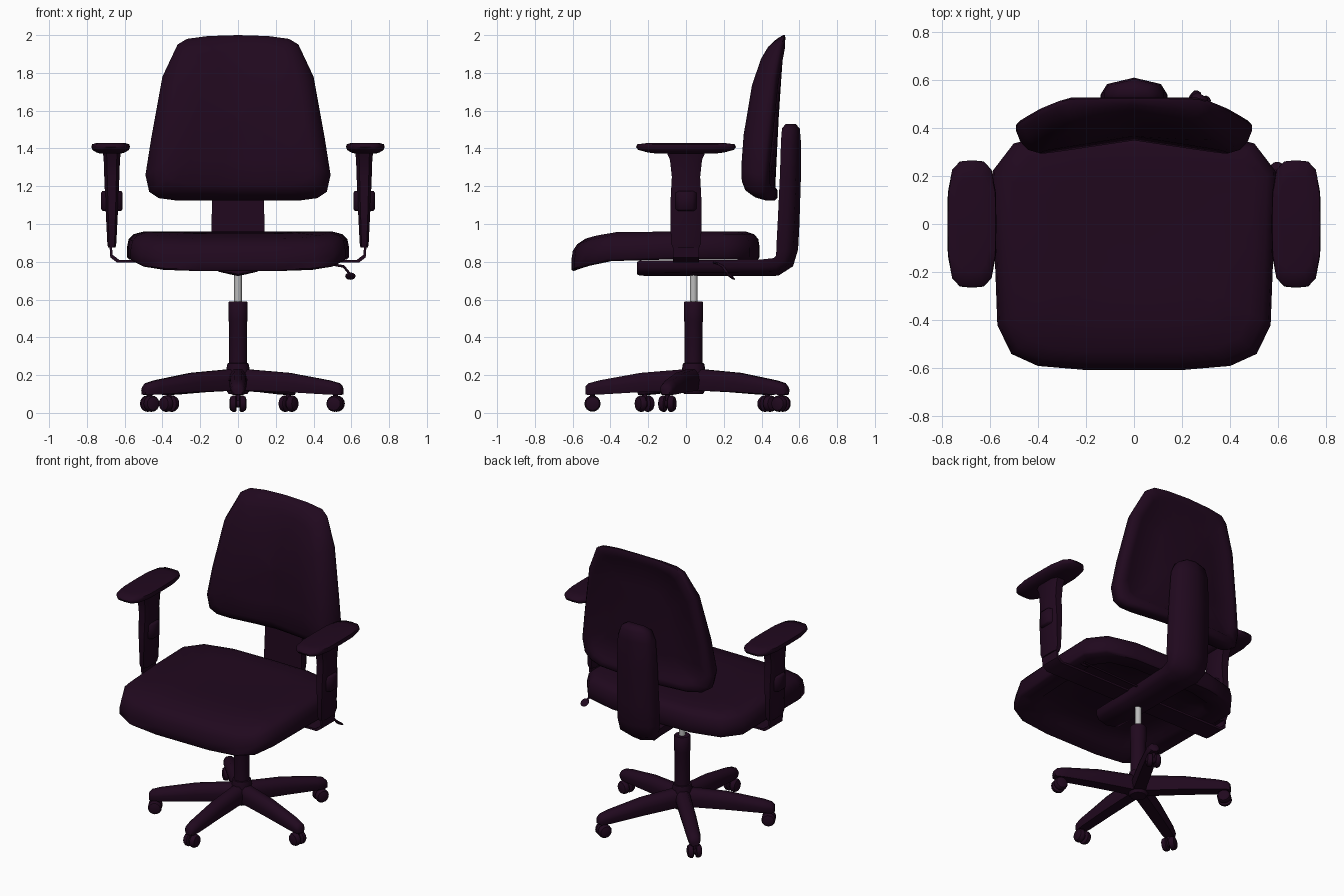
import bpy, bmesh, math
from mathutils import Vector, Matrix

old = bpy.data.objects.get("Cube")
if old:
    bpy.data.objects.remove(old, do_unlink=True)


def material(name, rgb):
    m = bpy.data.materials.new(name)
    m.use_nodes = True
    m.diffuse_color = (*rgb, 1)
    m.node_tree.nodes["Principled BSDF"].inputs["Base Color"].default_value = (*rgb, 1)
    return m


PLUM = material("dark_plum", (0.0145, 0.0025, 0.013))
METAL = material("grey_metal", (0.5, 0.5, 0.5))


def finish(name, bm, mat=PLUM, angle=40):
    bmesh.ops.recalc_face_normals(bm, faces=bm.faces)
    me = bpy.data.meshes.new(name)
    bm.to_mesh(me)
    bm.free()
    me.materials.append(mat)
    ob = bpy.data.objects.new(name, me)
    bpy.context.collection.objects.link(ob)
    bpy.ops.object.select_all(action='DESELECT')
    ob.select_set(True)
    bpy.context.view_layer.objects.active = ob
    bpy.ops.object.shade_smooth_by_angle(angle=math.radians(angle))


def loft(name, rings, mat=PLUM, angle=40):
    """Skin a list of equal closed rings and cap both ends."""
    bm = bmesh.new()
    rows = [[bm.verts.new(p) for p in ring] for ring in rings]
    n = len(rows[0])
    for a, b in zip(rows, rows[1:]):
        for i in range(n):
            j = (i + 1) % n
            bm.faces.new((a[i], a[j], b[j], b[i]))
    bm.faces.new(rows[0])
    bm.faces.new(rows[-1])
    finish(name, bm, mat, angle)


def mirrored(half):
    """Complete a half outline whose first and last points lie on the axis."""
    return half + [(-x, v) for x, v in half[-2:0:-1]]


def lathe(name, profile, place, mat=PLUM, sides=20):
    """Turn (radius, height) pairs about z, then move them by the matrix."""
    ring = [(math.cos(i * math.tau / sides), math.sin(i * math.tau / sides)) for i in range(sides)]
    loft(name, [[place @ Vector((r * c, r * s, z)) for c, s in ring] for r, z in profile], mat)


def tube(name, pts, radius):
    cu = bpy.data.curves.new(name, 'CURVE')
    cu.dimensions = '3D'
    cu.bevel_depth = radius
    cu.bevel_resolution = 2
    cu.use_fill_caps = True
    sp = cu.splines.new('POLY')
    sp.points.add(len(pts) - 1)
    for p, q in zip(sp.points, pts):
        p.co = (*q, 1)
    cu.materials.append(PLUM)
    bpy.context.collection.objects.link(bpy.data.objects.new(name, cu))


# Seat cushion with a drooping front edge and a recessed underside
seat_half = [(0, -.607), (.2, -.607), (.4, -.59), (.51, -.54), (.568, -.42), (.58, -.1),
             (.588, .22), (.5, .335), (.3, .385), (0, .39)]
SEAT_Y = -.1


def seat_ring(s, z):
    ring = []
    for x, y in mirrored(seat_half):
        y = SEAT_Y + (y - SEAT_Y) * s
        droop = .063 * (max(0, -.3 - y) / .3) ** 2
        ring.append((x * s, y, z - droop))
    return ring


loft("seat", [seat_ring(s, z) for s, z in (
    (.4, .84), (.74, .84), (.78, .815), (.98, .812), (1, .825), (1, .875), (.985, .92),
    (.94, .946), (.85, .96), (.6, .957), (.3, .95), (.05, .947))], angle=50)

# Backrest: flat rear with swept sides, shallow V-shaped front
back_half = [(0, 2.0), (.16, 1.995), (.27, 1.98), (.32, 1.95), (.4, 1.78), (.46, 1.45),
             (.49, 1.26), (.47, 1.17), (.42, 1.137), (.33, 1.125), (.15, 1.125), (0, 1.125)]
BACK_Z = 1.56


def back_ring(s, t):
    ring = []
    for x, z in mirrored(back_half):
        x, z = x * s, BACK_Z + (z - BACK_Z) * s
        base = .483 + .05 * (z - 1.125)
        rear = base - .3 * max(0, abs(x) - .27)
        thick = .14 - .09 * max(0, (z - 1.55) / .45) ** 1.5
        front = base - thick - .15 * abs(x)
        ring.append((x, rear + (front - rear) * t, z))
    return ring


loft("backrest", [back_ring(s, t) for s, t in (
    (.05, .1), (.5, .1), (.84, .1), (.88, 0), (.97, 0), (1, .08), (1, .25),
    (.965, .58), (.9, .85), (.8, 1), (.5, 1), (.05, 1))], angle=50)

# Mechanism bar that bends up into the back support
path = [(-.26, .768, .03, .08), (-.245, .768, .038, .095), (0, .768, .04, .1), (.4, .77, .042, .11),
        (.475, .775, .046, .125), (.52, .805, .05, .135), (.533, .87, .055, .14),
        (.54, 1.0, .055, .14), (.55, 1.25, .053, .135), (.553, 1.44, .05, .125),
        (.553, 1.505, .045, .1), (.553, 1.53, .025, .06)]
section = [(-1, -1), (1, -1), (1, -.1), (.83, .6), (0, 1.1), (-.83, .6), (-1, -.1)]
rings = []
for i, (y, z, t, w) in enumerate(path):
    a, b = path[max(i - 1, 0)], path[min(i + 1, len(path) - 1)]
    d = Vector((b[0] - a[0], b[1] - a[1])).normalized()
    rings.append([(u * w, y + d.y * v * t, z - d.x * v * t) for u, v in section])
loft("back_support", rings, angle=60)

# Gas column
CENTRE = Matrix.Translation((0, .04, 0))
lathe("gas_piston", [(.02, .57), (.02, .76)], CENTRE, METAL)
lathe("column", [(.048, .2), (.048, .48), (.051, .49), (.051, .585), (.047, .59)], CENTRE)
lathe("base_hub", [(.05, .1), (.062, .12), (.062, .23), (.056, .262), (.046, .264)], CENTRE)

# Five star legs with twin-wheel casters
for k, deg in enumerate((-90, -15, 60, 133, 209)):
    turn = CENTRE @ Matrix.Rotation(math.radians(deg), 4, 'Z')
    rings = []
    for r, top, bot, w in ((0, .235, .12, .05), (.28, .212, .11, .048),
                           (.5, .172, .097, .044), (.555, .157, .095, .036), (.572, .14, .097, .025)):
        mid = (top + bot) / 2
        rings.append([turn @ Vector((r, u * w, z)) for u, z in (
            (-.75, bot), (.75, bot), (1, mid), (.85, (mid + top) / 2), (.45, top),
            (-.45, top), (-.85, (mid + top) / 2), (-1, mid))])
    loft(f"base_leg_{k + 1}", rings, angle=60)
    hub = turn @ Matrix.Translation((.535, 0, .049)) @ Matrix.Rotation(math.pi / 2, 4, 'X')
    lathe(f"caster_axle_{k + 1}", [(.022, -.012), (.022, .012)], hub, sides=10)
    lathe(f"caster_stem_{k + 1}", [(.014, .04), (.014, .11)],
          turn @ Matrix.Translation((.535, 0, 0)), sides=10)
    for side, label in ((1, "left"), (-1, "right")):
        lathe(f"caster_wheel_{label}_{k + 1}", [(r, side * h) for r, h in (
            (.036, .007), (.043, .012), (.043, .028), (.036, .04), (.018, .046))], hub, sides=16)

# Armrests: pad, tapered post, height collar and bent bracket
pad_half = [(0, -.265), (.05, -.26), (.082, -.225), (.1, -.13), (.102, 0),
            (.1, .13), (.082, .225), (.05, .26), (0, .265)]


def post_ring(x, hx, hy, z):
    return [(x + u * hx, v * hy, z) for u, v in (
        (-1, -.6), (-.6, -1), (.6, -1), (1, -.6), (1, .6), (.6, 1), (-.6, 1), (-1, .6))]


for side, label in ((1, "left"), (-1, "right")):
    cx = side * .674
    loft(f"{label}_arm_pad", [[(cx + x * s, y * (s + .1 * (1 - s)), z) for x, y in mirrored(pad_half)]
         for s, z in ((.5, 1.372), (.72, 1.378), (.95, 1.392), (1, 1.408), (.97, 1.422), (.7, 1.43))],
         angle=60)
    loft(f"{label}_arm_post", [post_ring(side * .668, *p) for p in (
        (.02, .07, .875), (.024, .08, .9), (.034, .083, 1.1),
        (.04, .075, 1.25), (.043, .085, 1.34), (.048, .105, 1.385))], angle=60)
    loft(f"{label}_arm_collar", [post_ring(side * .668, *p) for p in (
        (.05, .045, 1.07), (.057, .055, 1.08), (.057, .055, 1.165), (.05, .045, 1.175))], angle=60)
    strip = [(.1, .803), (.635, .803), (.67, .83), (.675, .9)]
    loft(f"{label}_arm_bracket", [[(side * (x + dx), y, z + dz) for dx, dz, y in (
        (-.006, .007, -.07), (-.006, .007, .07), (.006, -.007, .07), (.006, -.007, -.07))]
        for x, z in strip])

# Height lever with a flat tilted paddle under the left side
tube("height_lever", [(.1, .15, .795), (.48, .17, .79), (.56, .195, .775), (.592, .222, .735)], .007)
bm = bmesh.new()
bmesh.ops.create_uvsphere(
    bm, u_segments=12, v_segments=8, radius=1,
    matrix=Matrix.Translation((.595, .235, .724)) @ Matrix.Rotation(math.radians(-38), 4, 'X')
    @ Matrix.Diagonal((.028, .03, .008, 1)))
finish("lever_paddle", bm)
